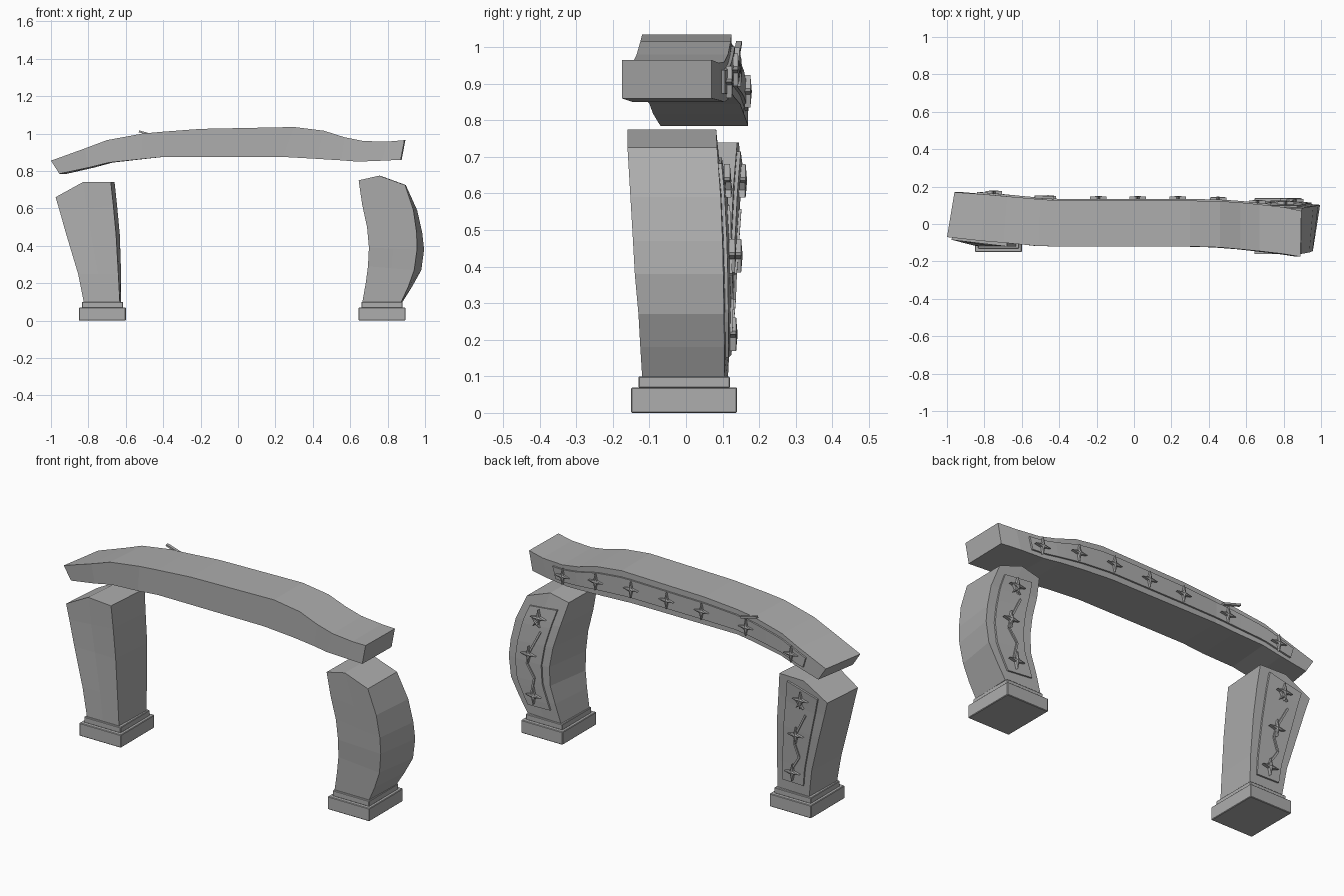
import bpy, bmesh, math
from mathutils import Vector, Matrix

cube = bpy.data.objects.get("Cube")
if cube:
    bpy.data.objects.remove(cube, do_unlink=True)

# one plain stone colour
stone = bpy.data.materials.new("grey_stone")
stone.use_nodes = True
TONE = (0.42, 0.42, 0.42, 1)
stone.diffuse_color = TONE
stone.node_tree.nodes["Principled BSDF"].inputs["Base Color"].default_value = TONE


def finish(name, bm):
    bmesh.ops.recalc_face_normals(bm, faces=bm.faces)
    mesh = bpy.data.meshes.new(name)
    bm.to_mesh(mesh)
    bm.free()
    mesh.materials.append(stone)
    obj = bpy.data.objects.new(name, mesh)
    bpy.context.collection.objects.link(obj)
    return obj


def loft(name, rings):
    """Skin a closed tube through rings of equal point count."""
    bm = bmesh.new()
    rows = [[bm.verts.new(p) for p in ring] for ring in rings]
    n = len(rows[0])
    for a, b in zip(rows, rows[1:]):
        for i in range(n):
            j = (i + 1) % n
            bm.faces.new((a[i], a[j], b[j], b[i]))
    bm.faces.new(rows[0])
    top = rows[-1]
    if n == 6:  # ridged cap: one quad each side of the peak
        bm.faces.new((top[0], top[1], top[4], top[5]))
        bm.faces.new((top[1], top[2], top[3], top[4]))
    else:
        bm.faces.new(top)
    return finish(name, bm)


def block(name, x, half_x, y0, y1, z0, z1):
    bm = bmesh.new()
    size = (2 * half_x, y1 - y0, z1 - z0)
    place = Matrix.Translation((x, (y0 + y1) / 2, (z0 + z1) / 2))
    bmesh.ops.create_cube(bm, size=1, matrix=place @ Matrix.Diagonal((*size, 1)))
    bmesh.ops.bevel(bm, geom=bm.edges[:], offset=0.003, segments=1, affect='EDGES')
    return finish(name, bm)


def sampler(rows):
    """Point on a ruled back face; rows are (key, edge_a, edge_b)."""
    def at(key, v):
        for (k0, a0, b0), (k1, a1, b1) in zip(rows, rows[1:]):
            if key <= k1:
                break
        t = (key - k0) / (k1 - k0)
        return a0.lerp(a1, t).lerp(b0.lerp(b1, t), v)
    return at


def panel(name, at, start, end, v0, v1, steps=16):
    """Thin raised plate that follows the back face."""
    sunk, proud = Vector((0, -0.012, 0)), Vector((0, 0.009, 0))
    rings = []
    for i in range(steps + 1):
        key = start + (end - start) * i / steps
        a, b = at(key, v0), at(key, v1)
        rings.append((a + sunk, b + sunk, b + proud, a + proud))
    return loft(name, rings)


def star(name, p, r=0.046, turn=0.0):
    """Four-pointed raised star with a low centre peak."""
    bm = bmesh.new()
    outline = []
    for i in range(8):
        ang = turn + i * math.pi / 4
        rad = r if i % 2 == 0 else r * 0.27
        outline.append(p + Vector((rad * math.cos(ang), 0, rad * math.sin(ang))))
    low = [bm.verts.new(q) for q in outline]
    high = [bm.verts.new(q + Vector((0, 0.016, 0))) for q in outline]
    peak = bm.verts.new(p + Vector((0, 0.02, 0)))
    bm.faces.new(low)
    for i in range(8):
        j = (i + 1) % 8
        bm.faces.new((low[i], low[j], high[j], high[i]))
        bm.faces.new((high[i], high[j], peak))
    return finish(name, bm)


def bar(name, a, b, w=0.005):
    """Square rod between two points."""
    side = (b - a).cross(Vector((0, 1, 0))).normalized() * w
    out = Vector((0, w * 1.6, 0))
    ring = lambda p: (p - side - out, p + side - out, p + side + out, p - side + out)
    return loft(name, (ring(a), ring(b)))


def pillar(side, x, rows, peak):
    # rows: left x, left z, right x, right z, front y left/right, back y left/right, back shift
    block(side + "_plinth", x, 0.125, -0.15, 0.14, 0, 0.07)
    block(side + "_plinth_step", x, 0.11, -0.13, 0.12, 0.068, 0.1)
    rings, back = [], []
    for i, (xl, zl, xr, zr, fl, fr, bl, br, dx) in enumerate(rows):
        f_l, f_r = Vector((xl, fl, zl)), Vector((xr, fr, zr))
        b_l, b_r = Vector((xl + dx, bl, zl)), Vector((xr + dx, br, zr))
        f_m, b_m = (f_l + f_r) / 2, (b_l + b_r) / 2
        back.append(((zl + zr) / 2, b_l, b_r))
        if i == len(rows) - 1:
            f_m.x, f_m.z = peak
            b_m.x, b_m.z = peak[0] + dx, peak[1]
        rings.append((f_l, f_m, f_r, b_r, b_m, b_l))
    loft(side + "_pillar", rings)
    at = sampler(back)
    panel(side + "_pillar_panel", at, 0.155, 0.69, 0.18, 0.82)
    up = Vector((0, 0.008, 0))
    on = lambda z, v: at(z, v) + up
    # stars linked by a rod and a zigzag
    for label, z in (("lower", 0.215), ("middle", 0.43), ("upper", 0.635)):
        star(f"{side}_{label}_star", on(z, 0.5), 0.046)
    star(side + "_upper_drop", on(0.61, 0.5), 0.03, math.pi / 4)
    path = [on(0.56, 0.36), on(0.44, 0.5), on(0.38, 0.52), on(0.31, 0.36), on(0.22, 0.56)]
    for i in (0, 2, 3):
        bar(f"{side}_link_{i}", path[i], path[i + 1])
    bar(side + "_link_joint", path[1], path[2])


pillar("right", -0.725, [
    (-0.825, 0.10, -0.632, 0.10, -0.12, -0.12, 0.11, 0.105, 0.007),
    (-0.855, 0.25, -0.640, 0.25, -0.115, -0.12, 0.12, 0.11, 0.015),
    (-0.915, 0.45, -0.652, 0.46, -0.10, -0.12, 0.135, 0.122, 0.02),
    (-0.952, 0.58, -0.667, 0.62, -0.09, -0.12, 0.142, 0.13, 0.02),
    (-0.975, 0.66, -0.680, 0.74, -0.085, -0.12, 0.15, 0.14, 0.02),
], (-0.83, 0.74))

pillar("left", 0.77, [
    (0.665, 0.10, 0.873, 0.10, -0.12, -0.12, 0.115, 0.105, 0.007),
    (0.683, 0.20, 0.910, 0.18, -0.125, -0.125, 0.12, 0.105, 0.02),
    (0.695, 0.29, 0.942, 0.27, -0.13, -0.13, 0.12, 0.104, 0.038),
    (0.700, 0.39, 0.957, 0.38, -0.14, -0.14, 0.12, 0.102, 0.038),
    (0.690, 0.50, 0.955, 0.47, -0.145, -0.145, 0.115, 0.10, 0.03),
    (0.664, 0.62, 0.938, 0.59, -0.152, -0.152, 0.105, 0.095, 0.02),
    (0.645, 0.75, 0.893, 0.725, -0.16, -0.16, 0.08, 0.085, 0.004),
], (0.755, 0.775))

# sagging beam: top x, top z, bottom x, bottom z, front y, back y, back shift
beam_rows = [
    (-1.0, 0.855, -0.955, 0.785, -0.07, 0.17, 0.04),
    (-0.82, 0.92, -0.80, 0.818, -0.09, 0.158, 0.03),
    (-0.70, 0.965, -0.69, 0.845, -0.10, 0.148, 0.02),
    (-0.51, 1.0, -0.52, 0.863, -0.118, 0.132, 0.01),
    (-0.40, 1.01, -0.40, 0.875, -0.12, 0.125, 0),
    (-0.20, 1.025, -0.20, 0.875, -0.12, 0.125, 0),
    (0.30, 1.035, 0.24, 0.875, -0.12, 0.125, 0),
    (0.46, 1.015, 0.42, 0.865, -0.125, 0.122, 0),
    (0.57, 0.98, 0.55, 0.857, -0.135, 0.115, 0),
    (0.67, 0.96, 0.64, 0.85, -0.145, 0.105, 0),
    (0.80, 0.957, 0.77, 0.855, -0.16, 0.09, 0),
    (0.89, 0.965, 0.87, 0.86, -0.175, 0.07, 0.005),
]
rings, back = [], []
for xt, zt, xb, zb, yf, yb, dx in beam_rows:
    low, high = Vector((xb + dx, yb, zb)), Vector((xt + dx, yb, zt))
    rings.append((Vector((xb, yf, zb)), Vector((xt, yf, zt)), high, low))
    back.append(((xt + xb) / 2 + dx, low, high))
loft("beam", rings)
beam_at = sampler(back)
panel("beam_panel", beam_at, -0.83, 0.72, 0.2, 0.8, 32)
for i, x in enumerate((-0.75, -0.46, -0.19, 0.02, 0.235, 0.45, 0.66)):
    star(f"beam_star_{i + 1}", beam_at(x, 0.5) + Vector((0, 0.005, 0)), 0.044)

# loose rod poking over the beam edge
bar("loose_rod", Vector((-0.53, 0.145, 1.012)), Vector((-0.43, 0.14, 0.985)))
